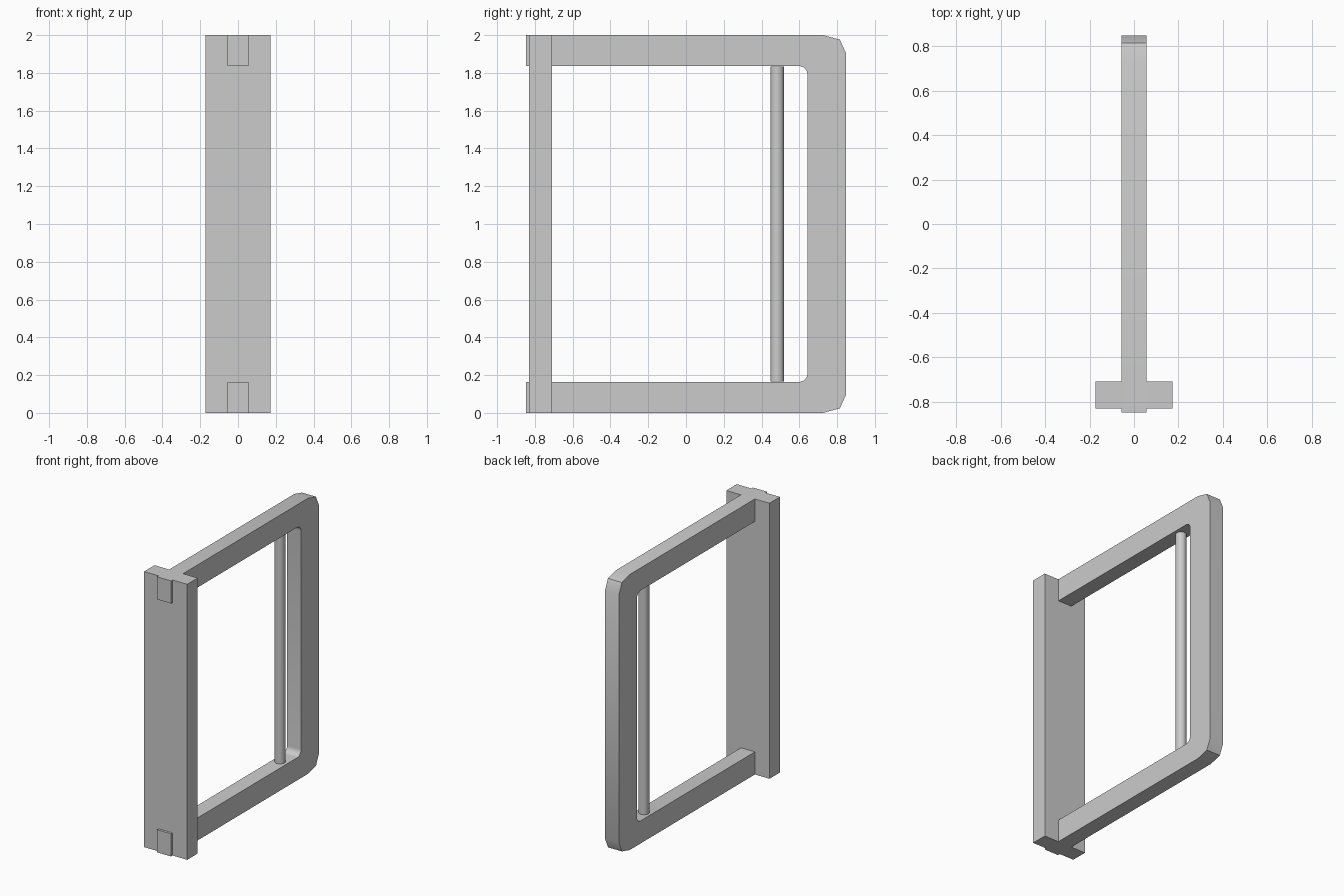
import bpy, bmesh, math

if "Cube" in bpy.data.objects:
    bpy.data.objects.remove(bpy.data.objects["Cube"])


def finish(name, bm, smooth=False):
    bmesh.ops.recalc_face_normals(bm, faces=bm.faces)
    mesh = bpy.data.meshes.new(name)
    bm.to_mesh(mesh)
    bm.free()
    obj = bpy.data.objects.new(name, mesh)
    bpy.context.collection.objects.link(obj)
    if smooth:
        bpy.ops.object.select_all(action='DESELECT')
        bpy.context.view_layer.objects.active = obj
        obj.select_set(True)
        bpy.ops.object.shade_smooth_by_angle(angle=math.radians(30))
    return obj


# C-shaped frame: upper half of the outline, mirrored about z = 1
HALF_X = 0.056
outer = [(-0.848, 2.0), (0.725, 2.0), (0.815, 1.976), (0.848, 1.902)]
R = 0.043
arc = [(0.643 - R + R * math.sin(a), 1.836 - R + R * math.cos(a))
       for a in (math.radians(18 * i) for i in range(6))]
inner = [(-0.848, 1.836)] + arc


def flip(points):
    return [(y, 2.0 - z) for y, z in points]


outline = outer + flip(outer)[::-1] + flip(inner) + inner[::-1]
bm = bmesh.new()
face = bm.faces.new([bm.verts.new((-HALF_X, y, z)) for y, z in outline])
ext = bmesh.ops.extrude_face_region(bm, geom=[face], use_keep_orig=True)
moved = [v for v in ext["geom"] if isinstance(v, bmesh.types.BMVert)]
bmesh.ops.translate(bm, verts=moved, vec=(2 * HALF_X, 0, 0))
finish("handle_frame", bm, smooth=True)

# Flat upright plate crossing the open ends of the frame
bm = bmesh.new()
bmesh.ops.create_cube(bm, size=1)
bmesh.ops.scale(bm, verts=bm.verts, vec=(0.346, 0.12, 2.0))
bmesh.ops.translate(bm, verts=bm.verts, vec=(0, -0.77, 1.0))
finish("mounting_plate", bm)

# Thin round rod between the two arms
bm = bmesh.new()
bmesh.ops.create_cone(bm, cap_ends=True, segments=32, radius1=0.036,
                      radius2=0.036, depth=1.67)
bmesh.ops.translate(bm, verts=bm.verts, vec=(0, 0.483, 1.0))
finish("upright_rod", bm, smooth=True)
